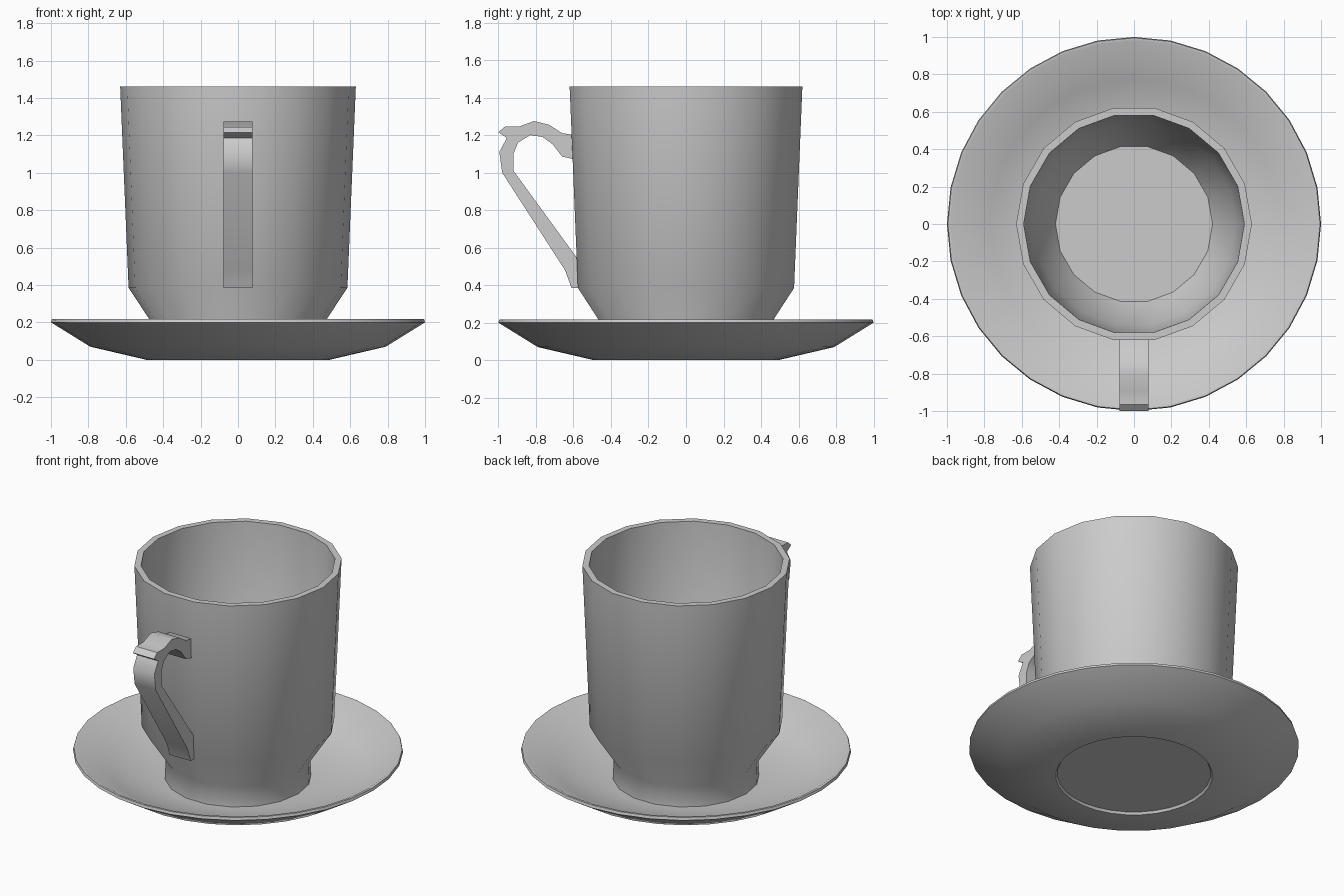
import bpy, bmesh
from math import cos, sin, pi, radians

cube = bpy.data.objects.get("Cube")
if cube:
    bpy.data.objects.remove(cube, do_unlink=True)

# Glaze
glaze = bpy.data.materials.new("grey_glaze")
glaze.use_nodes = True
grey = (0.6, 0.6, 0.6, 1)
glaze.diffuse_color = grey
glaze.node_tree.nodes["Principled BSDF"].inputs["Base Color"].default_value = grey


def finish(name, bm):
    bmesh.ops.recalc_face_normals(bm, faces=bm.faces)
    mesh = bpy.data.meshes.new(name)
    bm.to_mesh(mesh)
    bm.free()
    mesh.materials.append(glaze)
    obj = bpy.data.objects.new(name, mesh)
    bpy.context.collection.objects.link(obj)
    bpy.ops.object.select_all(action='DESELECT')
    obj.select_set(True)
    bpy.context.view_layer.objects.active = obj
    bpy.ops.object.shade_smooth_by_angle(angle=radians(40))
    return obj


def lathe(name, profile, sides):
    """Spin a (radius, height) profile and cap both of its ends."""
    bm = bmesh.new()
    rings = [[bm.verts.new((r * cos(2 * pi * i / sides), r * sin(2 * pi * i / sides), z))
              for i in range(sides)] for r, z in profile]
    for a, b in zip(rings, rings[1:]):
        for i in range(sides):
            j = (i + 1) % sides
            bm.faces.new((a[i], a[j], b[j], b[i]))
    bm.faces.new(rings[0])
    bm.faces.new(rings[-1])
    return finish(name, bm)


# Saucer: recessed base, underside, rim, upper surface
lathe("saucer", [(0.465, 0.015), (0.475, 0), (0.49, 0), (0.79, 0.07), (1, 0.2),
                 (0.995, 0.217), (0.98, 0.217), (0.77, 0.095), (0.48, 0.03)], 32)

# Cup: foot, taper, wall, rim, inside
lathe("cup", [(0.445, 0.025), (0.44, 0.165), (0.585, 0.385), (0.63, 1.46),
              (0.59, 1.46), (0.545, 0.4), (0.42, 0.2)], 18)

# Handle: side outline extruded across its width
outline = [(-0.59, 1.2), (-0.66, 1.21), (-0.73, 1.255), (-0.81, 1.275), (-0.89, 1.245),
           (-0.965, 1.245), (-1, 1.215), (-0.955, 1.185), (-0.995, 1.11), (-0.98, 1.0),
           (-0.645, 0.48), (-0.61, 0.385), (-0.57, 0.385),
           (-0.57, 0.53), (-0.92, 1.01), (-0.92, 1.1), (-0.895, 1.16), (-0.83, 1.2),
           (-0.765, 1.19), (-0.71, 1.15), (-0.66, 1.085), (-0.59, 1.07)]
bm = bmesh.new()
side = bm.faces.new([bm.verts.new((-0.078, y, z)) for y, z in outline])
extruded = bmesh.ops.extrude_face_region(bm, geom=[side], use_keep_orig=True)
moved = [v for v in extruded["geom"] if isinstance(v, bmesh.types.BMVert)]
bmesh.ops.translate(bm, verts=moved, vec=(0.156, 0, 0))
finish("handle", bm)
